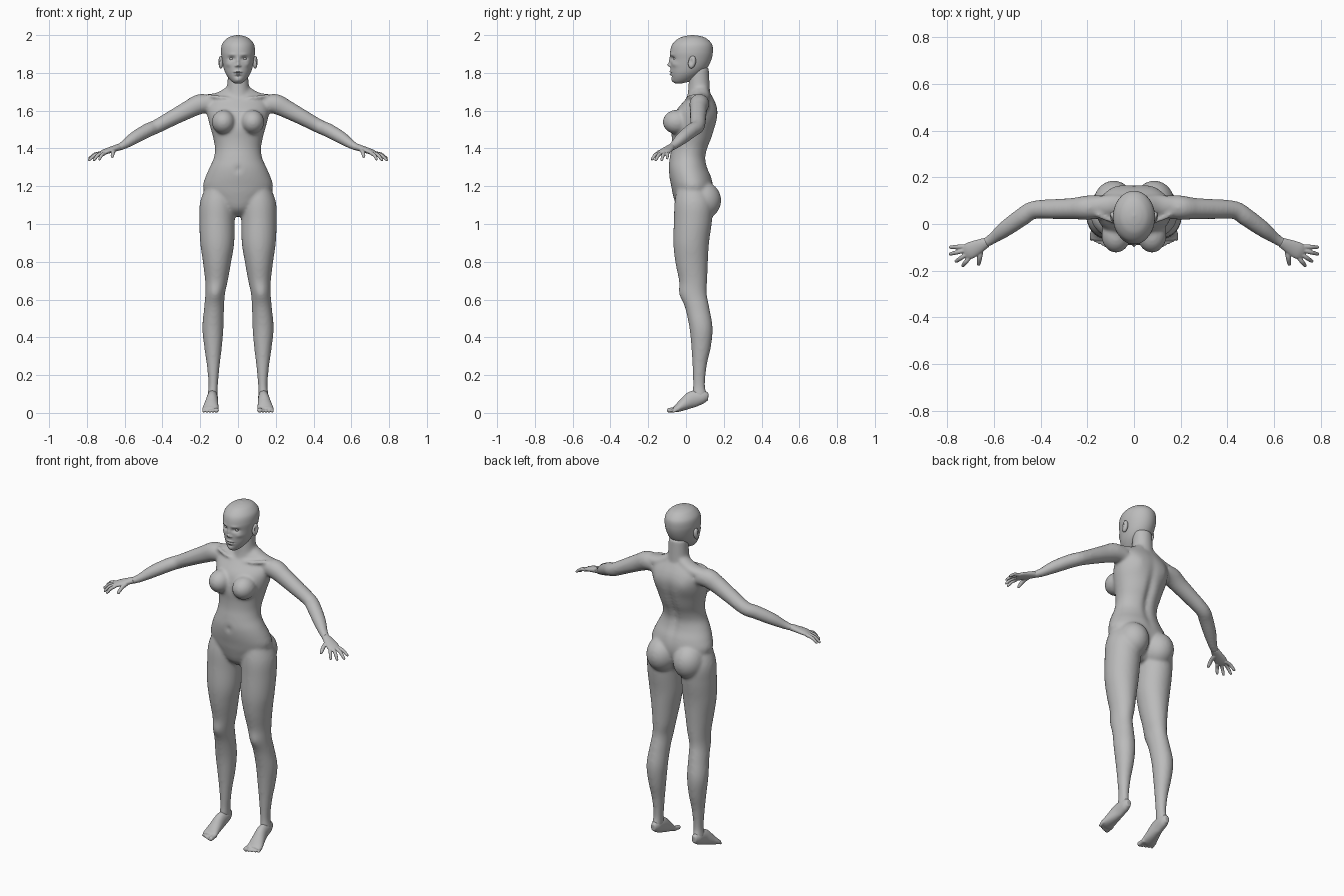
import bpy, bmesh, math
from mathutils import Vector, Matrix

cube = bpy.data.objects.get("Cube")
if cube:
    bpy.data.objects.remove(cube, do_unlink=True)

grey = bpy.data.materials.new("plain grey")
grey.use_nodes = True
GREY = (0.5, 0.5, 0.5, 1)
grey.diffuse_color = GREY
grey.node_tree.nodes["Principled BSDF"].inputs["Base Color"].default_value = GREY


def spline(keys, steps):
    """Catmull-Rom interpolation of key tuples."""
    out = []
    for i in range(len(keys) - 1):
        a, b, c, d = (keys[max(0, min(len(keys) - 1, i + k))] for k in (-1, 0, 1, 2))
        for j in range(steps):
            t = j / steps
            out.append([0.5 * (2 * q + (r - p) * t + (2 * p - 5 * q + 4 * r - s) * t * t
                               + (3 * q - p - 3 * r + s) * t ** 3)
                        for p, q, r, s in zip(a, b, c, d)])
    return out + [list(keys[-1])]


def loft(bm, keys, level=False, sides=24, steps=6):
    """Closed tube through (x, y, z, half width, half height) keys."""
    pts = spline(keys, steps)
    pos = [Vector(p[:3]) for p in pts]
    rings = []
    for i, p in enumerate(pts):
        if level:
            u, v = Vector((1, 0, 0)), Vector((0, 1, 0))
        else:
            t = (pos[min(i + 1, len(pos) - 1)] - pos[max(i - 1, 0)]).normalized()
            u = t.cross(Vector((0, 0, 1))).normalized()
            v = u.cross(t)
        ra, rb = max(p[3], 0.002), max(p[4], 0.002)
        rings.append([bm.verts.new(pos[i] + u * ra * math.cos(a) + v * rb * math.sin(a))
                      for a in (2 * math.pi * k / sides for k in range(sides))])
    for r, s in zip(rings, rings[1:]):
        for k in range(sides):
            n = (k + 1) % sides
            bm.faces.new((r[k], r[n], s[n], s[k]))
    bm.faces.new(rings[0][::-1])
    bm.faces.new(rings[-1])


def sections(rows):
    """Level sections (z, x, half width, front y, back y) as loft keys."""
    return [(x, (f + b) / 2, z, w, (b - f) / 2) for z, x, w, f, b in rows]


def flip(keys, s):
    return [(k[0] * s, *k[1:]) for k in keys]


def ball(bm, centre, radii, tilt=0):
    m = (Matrix.Translation(centre) @ Matrix.Rotation(tilt, 4, 'X')
         @ Matrix.Diagonal((*radii, 1)))
    bmesh.ops.create_uvsphere(bm, u_segments=40, v_segments=28, radius=1, matrix=m)


def sculpt(bm, strokes):
    """Soft pushes: (centre, falloff radii, offset); mirrored when off centre."""
    full = []
    for c, r, o in strokes:
        full.append((c, r, o))
        if c[0]:
            full.append(((-c[0], c[1], c[2]), r, (-o[0], o[1], o[2])))
    for v in bm.verts:
        move = Vector((0, 0, 0))
        for c, r, o in full:
            d = sum(((v.co[i] - c[i]) / r[i]) ** 2 for i in range(3))
            if d < 9:
                move += Vector(o) * math.exp(-d)
        v.co += move


def finish(bm, name, voxel=0, smooth=0):
    bmesh.ops.recalc_face_normals(bm, faces=bm.faces)
    for f in bm.faces:
        f.smooth = True
    me = bpy.data.meshes.new(name)
    bm.to_mesh(me)
    bm.free()
    me.materials.append(grey)
    ob = bpy.data.objects.new(name, me)
    bpy.context.collection.objects.link(ob)
    if voxel:
        m = ob.modifiers.new("fuse", 'REMESH')
        m.mode, m.voxel_size, m.use_smooth_shade = 'VOXEL', voxel, True
    if smooth:
        m = ob.modifiers.new("soften", 'SMOOTH')
        m.factor, m.iterations = 0.5, smooth
    return ob


# Body: torso, neck, limbs fused into one skin
bm = bmesh.new()
loft(bm, sections([
    (1.04, 0, .03, .0, .08), (1.08, 0, .1, -.045, .11), (1.15, 0, .165, -.068, .14),
    (1.2, 0, .185, -.078, .145), (1.25, 0, .172, -.088, .135), (1.3, 0, .15, -.092, .115),
    (1.35, 0, .128, -.086, .107), (1.4, 0, .122, -.077, .118), (1.45, 0, .13, -.075, .138),
    (1.5, 0, .143, -.078, .153), (1.55, 0, .157, -.07, .165), (1.6, 0, .165, -.052, .168),
    (1.64, 0, .16, -.02, .158), (1.675, 0, .13, .01, .14), (1.7, 0, .08, .02, .125)]),
    True, 64, 8)
loft(bm, sections([(1.64, 0, .08, .0, .13), (1.7, 0, .062, .01, .128),
                   (1.75, 0, .056, .014, .125), (1.83, 0, .054, .02, .12)]), True, 32)
leg = sections([
    (1.22, .1, .06, -.04, .09), (1.12, .108, .092, -.06, .14), (1.02, .111, .094, -.064, .138),
    (.9, .11, .09, -.067, .122), (.8, .111, .075, -.057, .116), (.7, .114, .06, -.037, .112),
    (.63, .121, .052, -.03, .11), (.55, .127, .053, -.003, .125), (.45, .133, .056, .018, .141),
    (.35, .132, .047, .028, .132), (.25, .131, .034, .034, .11), (.15, .131, .025, .037, .101),
    (.1, .134, .027, .034, .11), (.065, .134, .024, .05, .118)])
arm = [(.14, .075, 1.635, .05, .045), (.2, .07, 1.635, .052, .053), (.26, .066, 1.607, .046, .048),
       (.34, .064, 1.565, .043, .042), (.43, .06, 1.517, .039, .037), (.48, .03, 1.495, .039, .037),
       (.55, -.02, 1.455, .035, .033), (.61, -.065, 1.415, .024, .022), (.65, -.088, 1.4, .022, .016)]
trapezius = [(.03, .08, 1.71, .04, .03), (.1, .08, 1.668, .045, .03), (.18, .075, 1.655, .04, .03)]
collarbone = [(.02, .008, 1.66, .008, .008), (.08, .008, 1.668, .009, .009), (.16, .04, 1.68, .01, .01)]
for s in (1, -1):
    for keys, level in ((leg, True), (arm, False), (trapezius, False), (collarbone, False)):
        loft(bm, flip(keys, s), level, 32)
    ball(bm, (.077 * s, -.05, 1.54), (.062, .073, .064))
    ball(bm, (.087 * s, .09, 1.125), (.087, .096, .1))
sculpt(bm, [
    ((0, .14, 1.42), (.022, .08, .16), (0, -.018, 0)),      # spine groove
    ((.09, .15, 1.58), (.04, .07, .05), (0, .008, 0)),      # shoulder blades
    ((0, -.09, 1.29), (.012, .04, .014), (0, .012, 0)),     # navel
    ((.122, -.03, .63), (.03, .03, .04), (0, -.007, 0))])   # kneecaps
finish(bm, "body", 0.008, 10)

# Head: dense loft with sculpted face, ears and eyes
bm = bmesh.new()
loft(bm, sections([
    (1.745, 0, .018, -.058, -.02), (1.755, 0, .034, -.069, .02), (1.775, 0, .052, -.076, .055),
    (1.8, 0, .067, -.08, .088), (1.83, 0, .077, -.082, .115), (1.87, 0, .085, -.083, .134),
    (1.91, 0, .09, -.084, .142), (1.95, 0, .085, -.073, .138), (1.98, 0, .062, -.043, .112),
    (1.994, 0, .035, -.008, .08), (2, 0, .005, .03, .04)]), True, 112, 20)
for s in (1, -1):
    ball(bm, (.091 * s, .032, 1.857), (.014, .02, .034), -0.2)
sculpt(bm, [
    ((.034, -.075, 1.876), (.018, .04, .011), (0, .012, 0)),    # eye sockets
    ((.032, -.075, 1.897), (.02, .04, .008), (0, -.003, 0)),    # brows
    ((.05, -.06, 1.845), (.016, .04, .014), (.002, -.004, 0)),  # cheekbones
    ((0, -.082, 1.862), (.008, .04, .02), (0, -.008, 0)),       # nose bridge
    ((0, -.082, 1.842), (.009, .04, .009), (0, -.014, 0)),      # nose tip
    ((.011, -.08, 1.837), (.006, .04, .006), (0, -.006, 0)),    # nostril wings
    ((0, -.08, 1.807), (.018, .04, .006), (0, -.007, 0)),       # upper lip
    ((0, -.08, 1.793), (.015, .04, .006), (0, -.007, 0)),       # lower lip
    ((0, -.08, 1.8), (.02, .04, .0025), (0, .006, 0)),          # mouth line
    ((0, -.08, 1.781), (.016, .04, .005), (0, .003, 0)),        # chin crease
    ((0, -.075, 1.762), (.018, .04, .011), (0, -.005, 0)),      # chin
    ((.107, .026, 1.862), (.025, .009, .018), (-.009, 0, 0))])  # ear hollows
finish(bm, "head")
for s, side in ((1, "left"), (-1, "right")):
    bm = bmesh.new()
    ball(bm, (.033 * s, -.053, 1.876), (.014, .014, .012))
    finish(bm, side + "_eye")

# Hands and feet
palm = [(.63, -.078, 1.407, .021, .018), (.67, -.098, 1.394, .031, .016),
        (.705, -.115, 1.382, .036, .014), (.725, -.125, 1.373, .03, .01)]
fingers = [((.705, -.143, 1.374), (.737, -.183, 1.34)), ((.715, -.128, 1.377), (.767, -.163, 1.336)),
           ((.722, -.112, 1.377), (.793, -.13, 1.336)), ((.722, -.096, 1.376), (.793, -.1, 1.346)),
           ((.655, -.105, 1.39), (.667, -.178, 1.355))]
foot = [(.134, .118, .085, .014, .02), (.134, .09, .085, .026, .035), (.136, .035, .072, .03, .044),
        (.141, -.01, .046, .037, .033), (.146, -.048, .023, .043, .02), (.147, -.068, .016, .039, .012)]
for s, side in ((1, "left"), (-1, "right")):
    bm = bmesh.new()
    loft(bm, flip(palm, s))
    for i, (a, b) in enumerate(fingers):
        a, b = Vector(a), Vector(b)
        r = .011 if i == 4 else .0095
        mid = a.lerp(b, .5) + Vector((0, 0, .008))
        keys = [(*a, r, r), (*mid, r, r), (*a.lerp(b, .9), r * .8, r * .75), (*b, r * .4, r * .4)]
        loft(bm, flip(keys, s), False, 16)
    finish(bm, side + "_hand", 0.003, 5)

    bm = bmesh.new()
    loft(bm, flip(foot, s), False, 32)
    for i in range(5):
        x, r, tip = .115 + .0165 * i, (.014 if i == 0 else .01 - .0005 * i), -.1 + .007 * i
        keys = [(x, -.05 + .003 * i, .02, r, r), (x, tip + .025, .016, r * .9, r * .9),
                (x, tip + .006, r, r, r * .9), (x, tip, r, r * .5, r * .5)]
        loft(bm, flip(keys, s), False, 16)
    finish(bm, side + "_foot", 0.004, 4)
